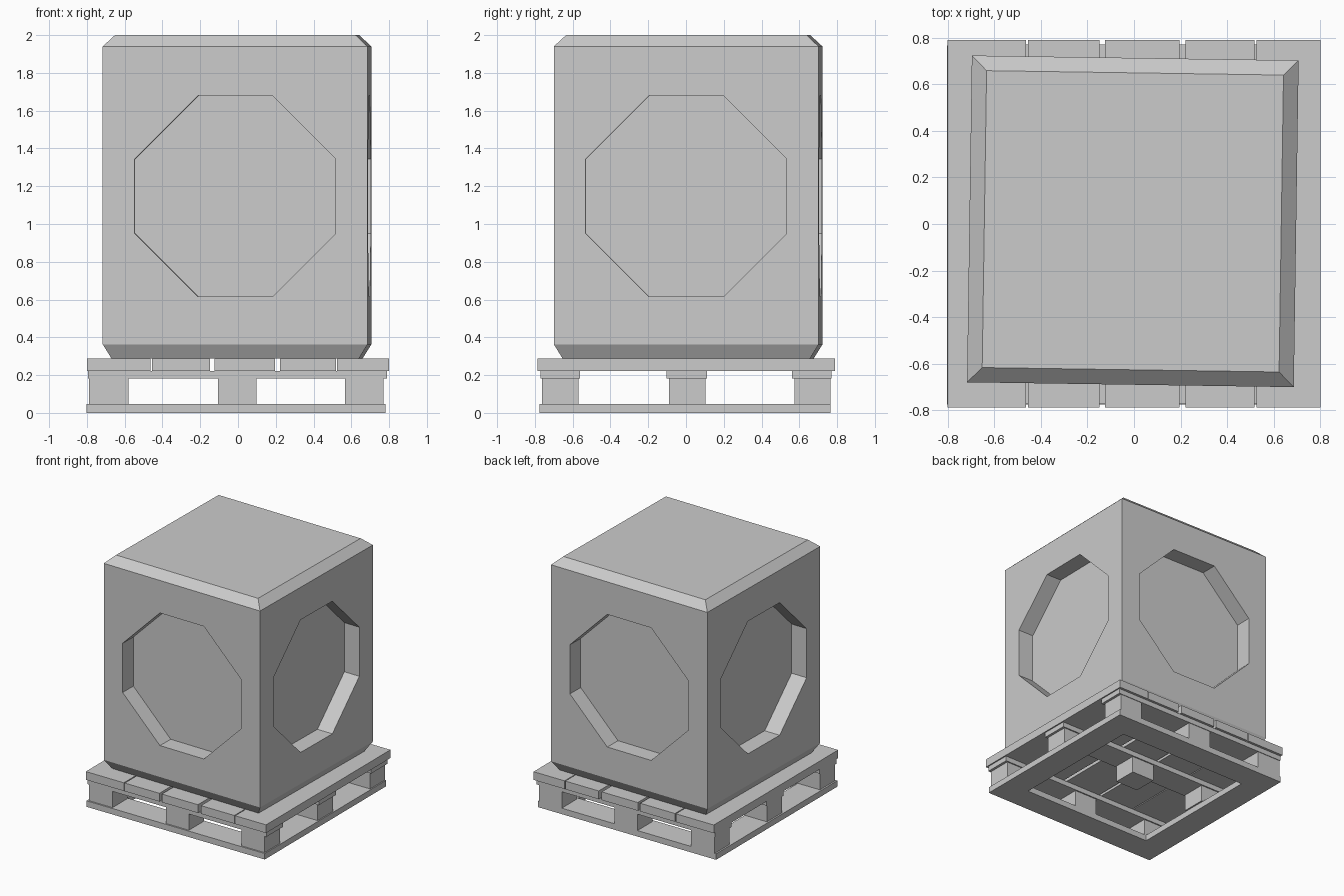
import bpy, bmesh, math
from mathutils import Matrix

if "Cube" in bpy.data.objects:
    bpy.data.objects.remove(bpy.data.objects["Cube"])


def make_object(name, bm):
    bmesh.ops.recalc_face_normals(bm, faces=bm.faces[:])
    mesh = bpy.data.meshes.new(name)
    bm.to_mesh(mesh)
    bm.free()
    obj = bpy.data.objects.new(name, mesh)
    bpy.context.collection.objects.link(obj)
    return obj


def skin(bm, rings):
    """Close a stack of equal-length point rings into a solid."""
    loops = [[bm.verts.new(p) for p in ring] for ring in rings]
    n = len(loops[0])
    for a, b in zip(loops, loops[1:]):
        for i in range(n):
            j = (i + 1) % n
            bm.faces.new((a[i], a[j], b[j], b[i]))
    bm.faces.new(loops[0])
    bm.faces.new(loops[-1])


def box(name, x0, x1, y0, y1, z0, z1):
    bm = bmesh.new()
    skin(bm, [[(x0, y0, z), (x1, y0, z), (x1, y1, z), (x0, y1, z)] for z in (z0, z1)])
    return make_object(name, bm)


# Bottom frame: two boards along y, cross boards between them
BX0, BX1, BY0, BY1 = -0.803, 0.78, -0.775, 0.765
BW = 0.21
box("bottom_board_left", BX0, BX0 + BW, BY0, BY1, 0, 0.048)
box("bottom_board_right", BX1 - BW, BX1, BY0, BY1, 0, 0.048)
for name, y0, y1 in (("front", BY0, BY0 + BW), ("back", BY1 - BW, BY1)):
    box("bottom_board_" + name, BX0 + BW, BX1 - BW, y0, y1, 0, 0.048)

# Nine spacer blocks
for x0, x1 in ((-0.79, -0.58), (-0.105, 0.098), (0.567, 0.77)):
    for y0, y1 in ((-0.763, -0.57), (-0.09, 0.102), (0.575, 0.765)):
        box("spacer_block", x0, x1, y0, y1, 0.048, 0.182)

# Stringers along x
for y0, y1 in ((-0.77, -0.56), (-0.102, 0.112), (0.56, 0.77)):
    box("stringer", -0.795, 0.79, y0, y1, 0.182, 0.222)

# Top deck boards along y
for x0, x1 in ((-0.80, -0.463), (-0.455, -0.147), (-0.125, 0.195), (0.222, 0.518), (0.525, 0.80)):
    box("deck_board", x0, x1, -0.787, 0.79, 0.222, 0.288)

# Bin body: chamfered top and bottom, turned slightly on the pallet
place = Matrix.Translation((-0.005, 0.0115, 0)) @ Matrix.Rotation(math.radians(-0.85), 4, 'Z')
HALF = 0.701
bm = bmesh.new()
skin(bm, [[(-h, -h, z), (h, -h, z), (h, h, z), (-h, h, z)]
          for z, h in ((0.288, 0.655), (0.363, HALF), (1.94, HALF), (2.0, 0.637))])
bmesh.ops.transform(bm, matrix=place, verts=bm.verts[:])
body = make_object("bin_body", bm)

# Octagonal recesses on all four sides
R, C, ZC, DEPTH = 0.532, 0.197, 1.147, 0.134
octagon = [(C, -R), (R, -C), (R, C), (C, R), (-C, R), (-R, C), (-R, -C), (-C, -R)]
bm = bmesh.new()
for k in range(4):
    turn = place @ Matrix.Rotation(k * math.pi / 2, 4, 'Z')
    rings = []
    for y in (-HALF - 0.1, -HALF + DEPTH):
        rings.append([(turn @ Matrix.Translation((x, y, ZC + z))).translation for x, z in octagon])
    skin(bm, rings)
cutter = make_object("recess_cutter", bm)
cutter.hide_render = True

mod = body.modifiers.new("recesses", 'BOOLEAN')
mod.operation = 'DIFFERENCE'
mod.solver = 'EXACT'
mod.object = cutter
bpy.context.view_layer.objects.active = body
bpy.ops.object.modifier_apply(modifier=mod.name)
bpy.data.objects.remove(cutter)
